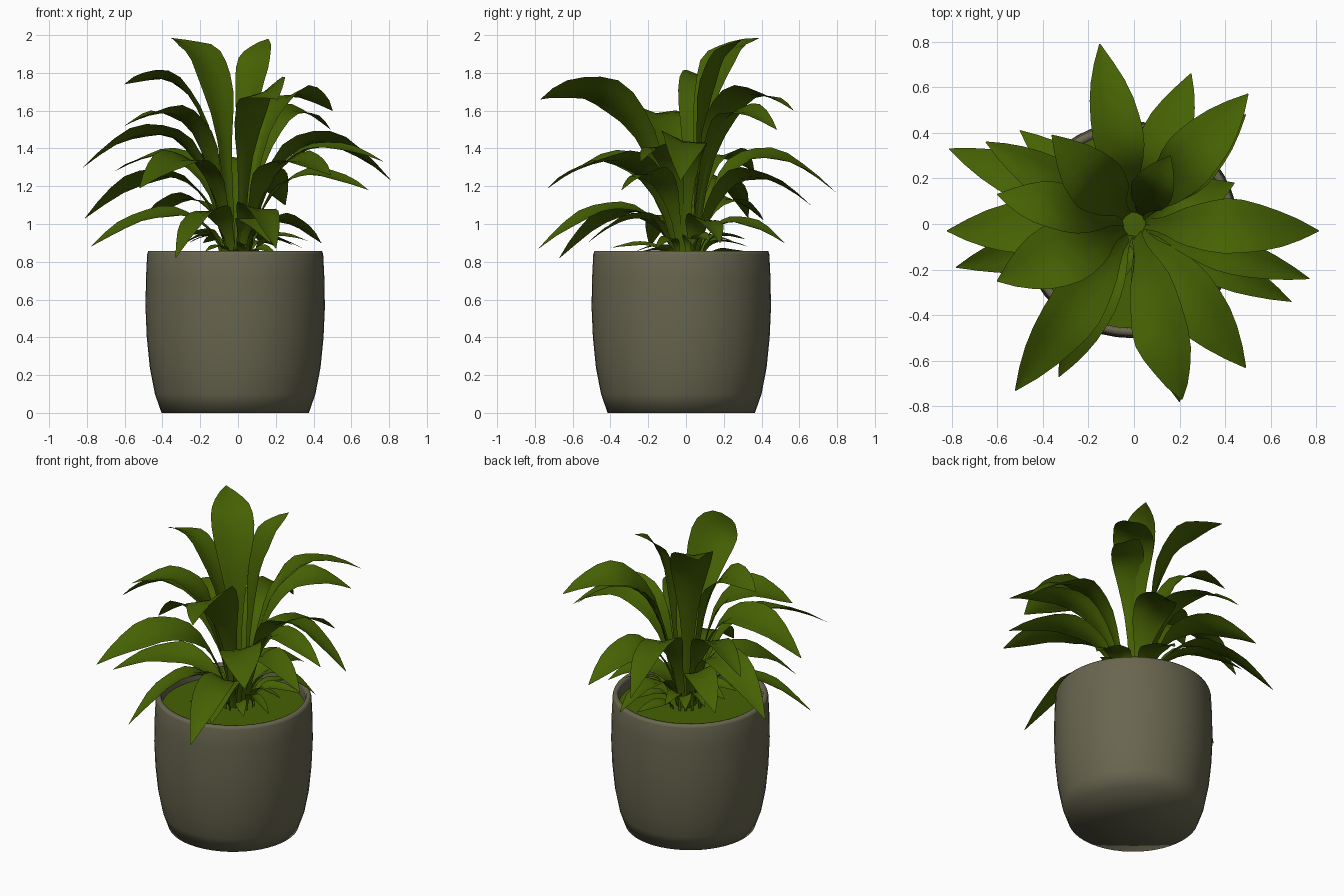
import bpy, bmesh, math, random
from mathutils import Vector

if "Cube" in bpy.data.objects:
    bpy.data.objects.remove(bpy.data.objects["Cube"])

random.seed(4)


def material(name, rgb):
    m = bpy.data.materials.new(name)
    m.diffuse_color = (*rgb, 1)
    m.use_nodes = True
    m.node_tree.nodes["Principled BSDF"].inputs["Base Color"].default_value = m.diffuse_color
    return m


STONE = material("stone_grey", (0.14, 0.132, 0.078))
GREEN = material("leaf_green", (0.06, 0.12, 0.001))
CENTRE = Vector((-0.015, -0.025, 0))


def finish(bm, name, mat, angle):
    me = bpy.data.meshes.new(name)
    bm.to_mesh(me)
    bm.free()
    me.materials.append(mat)
    ob = bpy.data.objects.new(name, me)
    bpy.context.collection.objects.link(ob)
    bpy.ops.object.select_all(action='DESELECT')
    ob.select_set(True)
    bpy.context.view_layer.objects.active = ob
    bpy.ops.object.shade_smooth_by_angle(angle=math.radians(angle))
    return ob


def lathe(name, profile, mat, n=48):
    """Spin (radius, z) points around the pot axis; radius 0 closes with a fan."""
    bm = bmesh.new()
    rings = []
    for r, z in profile:
        if r == 0:
            rings.append([bm.verts.new(CENTRE + Vector((0, 0, z)))] * n)
        else:
            rings.append([bm.verts.new(CENTRE + Vector((
                r * math.cos(math.tau * i / n), r * math.sin(math.tau * i / n), z)))
                for i in range(n)])
    for a, b in zip(rings, rings[1:]):
        for i in range(n):
            j = (i + 1) % n
            quad = list(dict.fromkeys((a[i], a[j], b[j], b[i])))
            bm.faces.new(quad)
    bmesh.ops.recalc_face_normals(bm, faces=bm.faces)
    return finish(bm, name, mat, 120)


# Blade width along the leaf, from stalk to tip
WIDTHS = [.2, .22, .28, .42, .62, .8, .93, 1, .97, .86, .66, .38, .02]


def leaf(name, tip, peak, width, reach=0.55, roll=0.0, base=0.05):
    """Arching blade from the pot centre over a peak height to the tip, rolled about its length."""
    tip = Vector(tip)
    flat = Vector((tip.x, tip.y, 0))
    out = flat.normalized()
    side = Vector((-out.y, out.x, 0))
    h = (peak - 0.064 * 0.77 - 0.216 * tip.z) / 0.72
    p = [out * base + Vector((0, 0, .77)), flat * .15 + out * .04 + Vector((0, 0, h)),
         flat * reach + Vector((0, 0, h)), tip]
    phase = random.uniform(0, math.tau)
    bm = bmesh.new()
    rows = []
    n = len(WIDTHS) - 1
    for k, w in enumerate(WIDTHS):
        t = k / n
        u = 1 - t
        c = p[0] * u**3 + p[1] * 3 * u * u * t + p[2] * 3 * u * t * t + p[3] * t**3
        d = ((p[1] - p[0]) * u * u + (p[2] - p[1]) * 2 * u * t + (p[3] - p[2]) * t * t).normalized()
        up = d.cross(side)
        if up.z < 0:
            up = -up
        across = side * math.cos(roll) + up * math.sin(roll)
        normal = up * math.cos(roll) - side * math.sin(roll)
        half = width * w / 2
        row = []
        for s in (-1, -.5, 0, .5, 1):
            # folded midrib and gently rippled edges
            ripple = 0.06 * math.sin(t * 19 + phase + s) * abs(s)
            row.append(bm.verts.new(c + across * half * s + normal * half * (0.18 * abs(s) + ripple)))
        rows.append(row)
    for a, b in zip(rows, rows[1:]):
        for i in range(4):
            bm.faces.new((a[i], a[i + 1], b[i + 1], b[i]))
    return finish(bm, name, GREEN, 60)


# Pot with hollow rim, and the green surface inside it
lathe("pot", [(0, 0), (.39, 0), (.425, .1), (.452, .24), (.468, .4), (.475, .56),
              (.472, .72), (.466, .84), (.46, .857), (.435, .857), (.43, .84), (.43, .74)], STONE)
lathe("soil_cover", [(.432, .78), (0, .79)], GREEN)

# Tall leaves: tip, peak height, width, reach, roll
tall = [
    ((-.36, .39, 1.985), 1.86, .26, .45, 0),
    ((.16, .3, 1.98), 1.83, .19, .5, 0),
    ((.21, -.77, 1.66), 1.68, .28, .68, .5),
    ((-.6, .13, 1.74), 1.74, .22, .6, .3),
    ((-.6, -.25, 1.52), 1.57, .29, .55, .1),
    ((.5, .57, 1.6), 1.67, .25, .55, -.2),
]
for i, (tip, peak, w, reach, roll) in enumerate(tall):
    leaf(f"tall_leaf_{i + 1}", tip, peak, w, reach, roll)

# Arching outer leaves: tip, peak height, width, roll
outer = [
    ((-.15, .79, 1.17), 1.36, .23, .25),
    ((.25, .66, 1.1), 1.25, .23, -.25),
    ((.49, .48, 1.5), 1.59, .2, .25),
    ((.81, -.03, 1.23), 1.44, .25, -.3),
    ((.77, -.24, 1.33), 1.4, .17, .2),
    ((.69, -.34, 1.18), 1.26, .17, .25),
    ((.49, -.63, 1.26), 1.33, .26, .2),
    ((.2, -.78, .87), 1.08, .2, -.2),
    ((-.52, -.73, 1.19), 1.34, .25, -.25),
    ((-.33, -.67, .82), 1.06, .2, .2),
    ((-.82, -.03, 1.3), 1.48, .25, .25),
    ((-.81, .33, 1.03), 1.25, .22, .25),
    ((-.78, -.19, .88), 1.05, .2, -.25),
    ((-.65, .36, 1.28), 1.36, .2, -.2),
    ((-.5, .41, 1.02), 1.13, .18, .2),
    ((.44, .18, .9), 1.02, .18, -.2),
    ((.12, .52, .9), 1.01, .18, .2),
    ((.17, -.52, .9), 1.03, .19, .2),
]
for i, (tip, peak, w, roll) in enumerate(outer):
    leaf(f"outer_leaf_{i + 1}", tip, peak, w, .55, roll)

# Small new leaves close to the soil
for i in range(14):
    a = math.tau * i / 14 + random.uniform(-.15, .15)
    r = random.uniform(.28, .4)
    z = random.uniform(.84, .92)
    leaf(f"small_leaf_{i + 1}", (r * math.cos(a), r * math.sin(a), z),
         z + random.uniform(.01, .05), random.uniform(.06, .1), .55, random.uniform(-.4, .4), .1)
